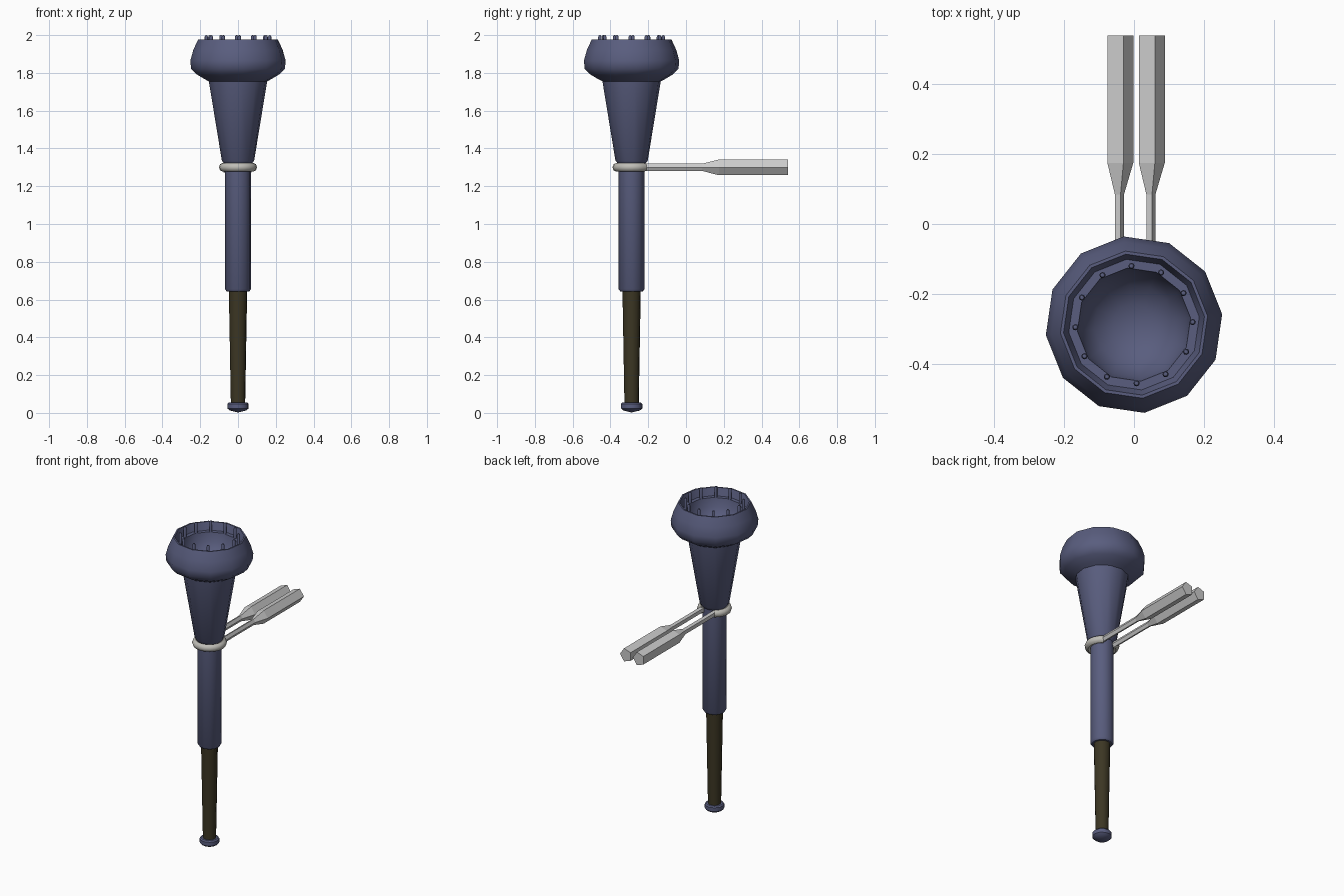
import bpy, bmesh, math
from mathutils import Vector

if "Cube" in bpy.data.objects:
    bpy.data.objects.remove(bpy.data.objects["Cube"])

CY = -0.288   # torch axis lies at x = 0, y = CY
UP = Vector((0, 0, 1))


def material(name, rgb):
    m = bpy.data.materials.new(name)
    m.diffuse_color = (*rgb, 1)
    m.use_nodes = True
    m.node_tree.nodes["Principled BSDF"].inputs["Base Color"].default_value = m.diffuse_color
    return m


blue = material("blue_enamel", (0.10, 0.11, 0.21))
brown = material("dark_grip", (0.045, 0.037, 0.017))
pale = material("pale_metal", (0.52, 0.51, 0.47))


def finish(bm, name, mat=None, smooth=None):
    bmesh.ops.remove_doubles(bm, verts=bm.verts, dist=1e-5)
    bmesh.ops.recalc_face_normals(bm, faces=bm.faces)
    me = bpy.data.meshes.new(name)
    bm.to_mesh(me)
    bm.free()
    ob = bpy.data.objects.new(name, me)
    bpy.context.collection.objects.link(ob)
    if mat:
        me.materials.append(mat)
    if smooth:
        bpy.ops.object.select_all(action='DESELECT')
        bpy.context.view_layer.objects.active = ob
        ob.select_set(True)
        bpy.ops.object.shade_smooth_by_angle(angle=math.radians(smooth))
    return ob


def bridge(bm, rings):
    for a, b in zip(rings, rings[1:]):
        n = len(a)
        for i in range(n):
            j = (i + 1) % n
            bm.faces.new((a[i], a[j], b[j], b[i]))


def lathe(bm, profile, centre=(0, CY), sides=12, turn=6.7):
    """Revolve (radius, z) points; zero-radius ends become closed tips."""
    rings = []
    for r, z in profile:
        rings.append([bm.verts.new((
            centre[0] + r * math.cos(math.radians(turn) + math.tau * i / sides),
            centre[1] + r * math.sin(math.radians(turn) + math.tau * i / sides), z))
            for i in range(sides)])
    bridge(bm, rings)


def turned(name, profile, mat, smooth=40):
    bm = bmesh.new()
    lathe(bm, profile)
    bmesh.ops.remove_doubles(bm, verts=bm.verts, dist=1e-5)
    bmesh.ops.dissolve_degenerate(bm, dist=1e-6, edges=bm.edges)
    return finish(bm, name, mat, smooth)


def sweep(name, path, widths, heights, sides, mat=None, smooth=None):
    """Sweep an n-gon along a level path with a size at every point."""
    bm = bmesh.new()
    rings = []
    for k, p in enumerate(path):
        t = (path[min(k + 1, len(path) - 1)] - path[max(k - 1, 0)]).normalized()
        side = t.cross(UP)
        rings.append([bm.verts.new(
            p + side * widths[k] * math.cos(math.tau * i / sides)
            + UP * heights[k] * math.sin(math.tau * i / sides)) for i in range(sides)])
    bridge(bm, rings)
    bm.faces.new(rings[0])
    bm.faces.new(rings[-1])
    return finish(bm, name, mat, smooth)


# torch head: bulging bowl with a sunken ledge and hollow
turned("torch_bowl", [
    (0.155, 1.755), (0.18, 1.768), (0.222, 1.793), (0.25, 1.822), (0.254, 1.865),
    (0.238, 1.922), (0.212, 1.978), (0.203, 1.978), (0.188, 1.93), (0.163, 1.93),
    (0.152, 1.875), (0.115, 1.82), (0.06, 1.79), (0, 1.782)], blue)

# flared neck and upper tube
turned("torch_neck", [(0, 1.78), (0.157, 1.765), (0.086, 1.335), (0.069, 1.315), (0, 1.315)], blue)
turned("torch_tube", [(0, 1.33), (0.069, 1.33), (0.069, 0.655), (0.06, 0.643), (0, 0.643)], blue)

# dark tapered grip and end cap
turned("torch_grip", [(0, 0.66), (0.049, 0.66), (0.038, 0.04), (0, 0.04)], brown)
turned("end_cap", [(0, 0.055), (0.05, 0.055), (0.057, 0.048), (0.057, 0.024),
                   (0.045, 0.013), (0, 0.002)], blue)

# ring of round-topped studs standing on the ledge
bm = bmesh.new()
for i in range(12):
    a = math.radians(2.5 + 30 * i)
    lathe(bm, [(0, 1.9), (0.009, 1.9), (0.009, 1.99), (0.006, 1.998), (0, 2.0)],
          (0.168 * math.cos(a), CY + 0.168 * math.sin(a)), 8)
bmesh.ops.remove_doubles(bm, verts=bm.verts, dist=1e-5)
finish(bm, "rim_studs", blue, 50)

# open holder ring hugging the tube
steps = 16
arc = []
for i in range(steps + 1):
    a = math.radians(56 - 292 * i / steps)
    arc.append(Vector((0.081 * math.cos(a), CY + 0.081 * math.sin(a), 1.3)))
sweep("holder_ring", arc, [0.02] * len(arc), [0.023] * len(arc), 8, pale, 50)

# two prongs running back from the ring ends, thick at the rear
for label, x in (("left", -0.043), ("right", 0.047)):
    ys = (-0.235, 0.085, 0.175, 0.54)
    sweep(label + "_prong", [Vector((x, y, 1.3)) for y in ys],
          [0.0145, 0.0145, 0.041, 0.041], [0.02, 0.02, 0.044, 0.044], 5)
